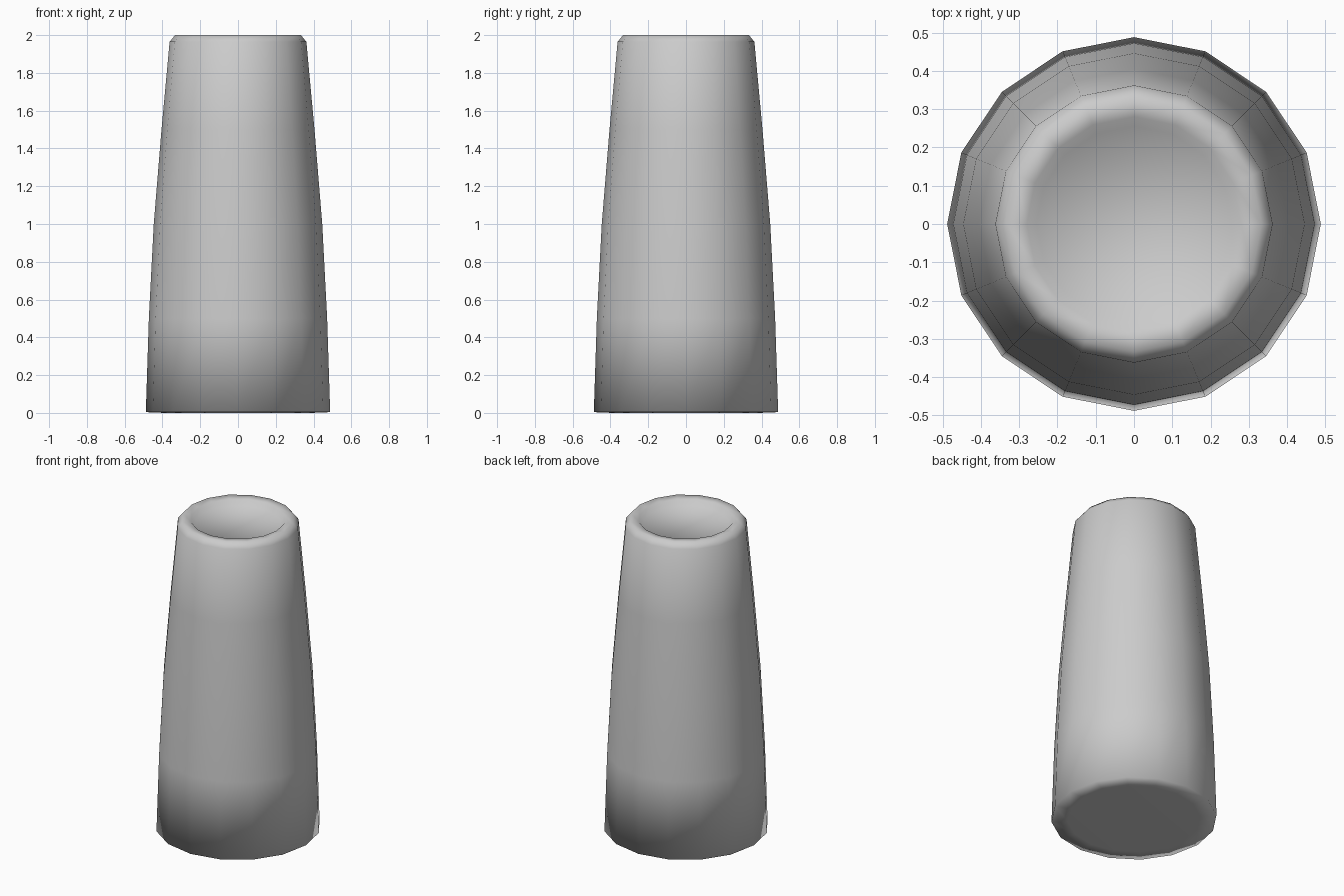
import bpy, bmesh, math

if "Cube" in bpy.data.objects:
    bpy.data.objects.remove(bpy.data.objects["Cube"])

SIDES = 16

# Lathe profile (radius, height): flat base, tapered wall, bevelled rim, shallow top dish
profile = [(0.39, 0.0), (0.488, 0.004), (0.472, 0.5), (0.446, 1.0), (0.405, 1.5),
           (0.362, 1.965), (0.333, 2.0), (0.28, 1.995), (0.255, 1.965)]

bm = bmesh.new()
rings = []
for r, z in profile:
    rings.append([bm.verts.new((r * math.cos(2 * math.pi * i / SIDES),
                                r * math.sin(2 * math.pi * i / SIDES), z))
                  for i in range(SIDES)])

# Walls
for lo, hi in zip(rings, rings[1:]):
    for i in range(SIDES):
        j = (i + 1) % SIDES
        bm.faces.new((lo[i], lo[j], hi[j], hi[i]))

# Base and dish floor
bm.faces.new(rings[0][::-1])
bm.faces.new(rings[-1])
for f in bm.faces:
    f.smooth = True

mesh = bpy.data.meshes.new("tapered_post")
bm.to_mesh(mesh)
bm.free()
post = bpy.data.objects.new("tapered_post", mesh)
bpy.context.collection.objects.link(post)
